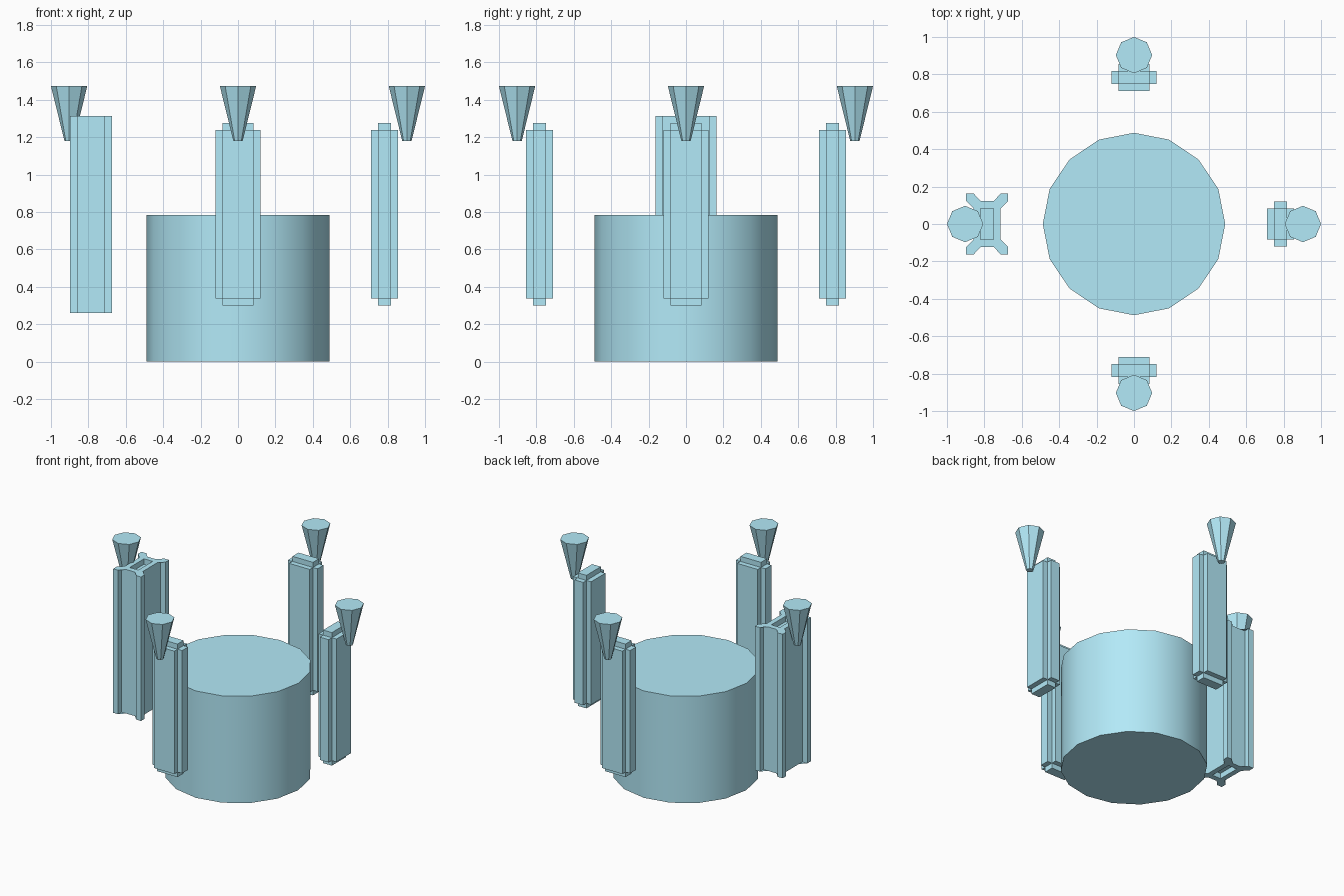
import bpy, bmesh, math
from mathutils import Matrix, Vector

if "Cube" in bpy.data.objects:
    bpy.data.objects.remove(bpy.data.objects["Cube"])

# Sky blue used for every part
blue = bpy.data.materials.new("sky_blue")
blue.diffuse_color = (0.45, 0.82, 0.94, 1)
blue.use_nodes = True
blue.node_tree.nodes["Principled BSDF"].inputs["Base Color"].default_value = blue.diffuse_color


def make_object(name, bm, loc=(0, 0, 0), angle=0.0):
    mesh = bpy.data.meshes.new(name)
    bm.to_mesh(mesh)
    bm.free()
    mesh.materials.append(blue)
    ob = bpy.data.objects.new(name, mesh)
    ob.location = loc
    ob.rotation_euler.z = angle
    bpy.context.collection.objects.link(ob)
    return ob


def frustum(name, sides, r_low, r_high, z0, z1, x=0, y=0):
    bm = bmesh.new()
    bmesh.ops.create_cone(bm, cap_ends=True, segments=sides, radius1=r_low,
                          radius2=r_high, depth=z1 - z0)
    return make_object(name, bm, (x, y, (z0 + z1) / 2))


def padded_post(name, x, y, angle):
    # Core block with every face pushed out on its own
    bm = bmesh.new()
    bmesh.ops.create_cube(bm, size=1, matrix=Matrix.Diagonal((0.07, 0.166, 0.90, 1)))
    for face in bmesh.ops.extrude_discrete_faces(bm, faces=bm.faces[:])["faces"]:
        face.normal_update()
        step = face.normal * 0.0375
        for v in face.verts:
            v.co += step
    bmesh.ops.recalc_face_normals(bm, faces=bm.faces[:])
    return make_object(name, bm, (x, y, 0.7875), angle)


def finned_post(name, x, y):
    # Quarter outlines: end plate with diagonal arms, shaft with square corner ribs
    plate = [(0.0725, 0.083), (0.1125, 0.123), (0.1125, 0.163),
             (0.0725, 0.163), (0.035, 0.123)]
    shaft = [(0.0725, 0.123), (0.1125, 0.123), (0.1125, 0.163),
             (0.0725, 0.163), (0.0725, 0.123)]
    signs = [(1, 1), (-1, 1), (-1, -1), (1, -1)]
    bm = bmesh.new()

    def outline(quarter, z):
        return [[bm.verts.new((sx * a, sy * b, z))
                 for a, b in (quarter if sx * sy > 0 else quarter[::-1])]
                for sx, sy in signs]

    # End plates, each framing a sunken slot
    for s in (-1, 1):
        outer = outline(plate, s * 0.5275)
        inner, floor = ([q[0] for q in outline([(0.035, 0.083)], s * z)]
                        for z in (0.5275, 0.4875))
        faces = [bm.faces.new(floor)]
        for i in range(4):
            j = (i + 1) % 4
            faces.append(bm.faces.new([inner[i]] + outer[i]))
            faces.append(bm.faces.new([inner[i], outer[i][-1], outer[j][0], inner[j]]))
            faces.append(bm.faces.new([inner[i], inner[j], floor[j], floor[i]]))
        if s < 0:
            bmesh.ops.reverse_faces(bm, faces=faces)

    # Shaft walls
    low, high = ([v for q in outline(shaft, z) for v in q] for z in (-0.5275, 0.5275))
    for i in range(len(low)):
        j = (i + 1) % len(low)
        bm.faces.new([low[i], low[j], high[j], high[i]])
    return make_object(name, bm, (x, y, 0.7865))


# Central drum
drum = frustum("drum", 16, 0.488, 0.488, 0, 0.783)
bpy.context.view_layer.objects.active = drum
drum.select_set(True)
bpy.ops.object.shade_smooth_by_angle(angle=math.radians(30))

# Posts and the flared tips above them
for side, angle in (("right", 0), ("back", 90), ("left", 180), ("front", 270)):
    a = math.radians(angle)
    d = Vector((math.cos(a), math.sin(a)))
    if side == "left":
        finned_post("left_finned_post", -0.785, 0)
    else:
        padded_post(side + "_post", d.x * 0.784, d.y * 0.784, a)
    frustum(side + "_flared_tip", 8, 0.025, 0.097, 1.18, 1.473, d.x * 0.903, d.y * 0.903)
